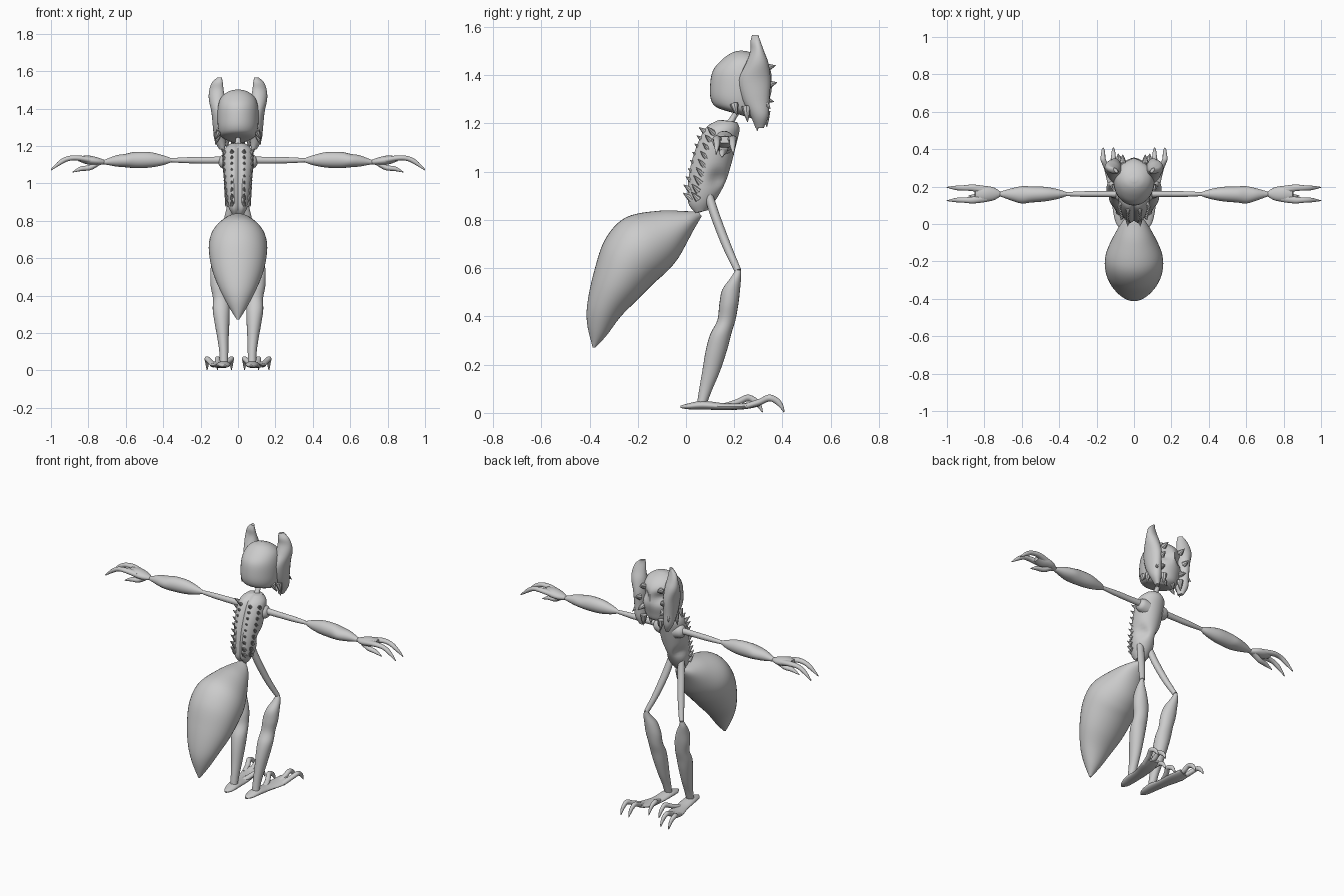
import bpy, bmesh, math
from mathutils import Vector as V

X, Y = V((1, 0, 0)), V((0, 1, 0))


def finish(bm, name, mirror=False):
    bmesh.ops.recalc_face_normals(bm, faces=bm.faces)
    me = bpy.data.meshes.new(name)
    bm.to_mesh(me)
    bm.free()
    ob = bpy.data.objects.new(name, me)
    bpy.context.collection.objects.link(ob)
    if mirror:
        ob.modifiers.new("mirror", 'MIRROR').use_mirror_merge = False
    bpy.ops.object.select_all(action='DESELECT')
    ob.select_set(True)
    bpy.context.view_layer.objects.active = ob
    bpy.ops.object.shade_smooth_by_angle(angle=math.radians(40))
    return ob


def spline(a, b, c, d, t):
    return 0.5 * (2*b + (c-a)*t + (2*a-5*b+4*c-d)*t*t + (3*b-a-3*c+d)*t**3)


def loft(name, secs, mirror=False, n=20, sub=5, shape=None, bm=None):
    """Skin smoothly interpolated elliptical sections (centre, half axis, half axis)."""
    own = bm is None
    bm = bm or bmesh.new()
    s = [secs[0]] + secs + [secs[-1]]
    rows = []
    for i in range(len(secs) - 1):
        for k in range(sub):
            rows.append([spline(*(s[i+j][m] for j in range(4)), k/sub) for m in range(3)])
    rows.append(secs[-1])
    rings = []
    for c, u, v in rows:
        ring = []
        for k in range(n):
            a = 2*math.pi*k/n
            p = c + u*math.cos(a) + v*math.sin(a)
            ring.append(bm.verts.new(shape(p) if shape else p))
        rings.append(ring)
    for r, q in zip(rings, rings[1:]):
        for k in range(n):
            bm.faces.new((r[k], r[(k+1) % n], q[(k+1) % n], q[k]))
    bm.faces.new(rings[0])
    bm.faces.new(rings[-1])
    if own:
        return finish(bm, name, mirror)


def slices(rows):
    """Sections from side-view pairs: back y, back z, front y, front z, half width."""
    return [(V((0, (a+c)/2, (b+d)/2)), X*w, V((0, (c-a)/2, (d-b)/2))) for a, b, c, d, w in rows]


def path(rows, side):
    """Sections along x, y, z with half widths across and along the limb's side axis."""
    pts = [V(r[:3]) for r in rows]
    out = []
    for i, r in enumerate(rows):
        t = pts[min(i+1, len(pts)-1)] - pts[max(i-1, 0)]
        u = (side - t*(side.dot(t)/t.length_squared)).normalized()
        out.append((pts[i], u*r[3], t.cross(u).normalized()*r[4]))
    return out


def spike(bm, base, tip, r):
    base, tip = V(base), V(tip)
    loft("", path([(*base, r, r), (*base.lerp(tip, .5), r*.6, r*.6), (*tip, .001, .001)],
                  X if abs((tip-base).normalized().x) < .8 else Y), n=8, sub=2, bm=bm)


# Tear-shaped abdomen
loft("abdomen", slices([
    (.05, .835, .065, .815, .012), (0, .836, .03, .755, .06), (-.11, .838, -.03, .645, .11),
    (-.25, .81, -.08, .585, .15), (-.335, .72, -.13, .54, .155), (-.38, .59, -.2, .47, .135),
    (-.408, .46, -.27, .4, .095), (-.41, .37, -.33, .32, .05), (-.387, .272, -.375, .272, .006)]), n=40, sub=6)


# Torso with waist hollows and a groove down the back
def torso_shape(p):
    d = math.exp(-((p.y-.13)**2 + (p.z-.97)**2)/.0012)
    p.x -= math.copysign(.025*d, p.x) * min(1, abs(p.x)/.04)
    mid = .07 + (p.z-.83)*.25
    if p.y < mid:
        p.y += .018*math.exp(-(p.x/.014)**2)
    return p


torso_rows = [(.03, .828, .09, .84, .03), (.002, .87, .125, .885, .052), (.002, .95, .165, .96, .068),
              (.018, 1.04, .19, 1.04, .077), (.045, 1.12, .21, 1.12, .083),
              (.08, 1.185, .222, 1.175, .075), (.13, 1.215, .212, 1.205, .045)]
loft("torso", slices(torso_rows), n=40, shape=torso_shape)

# Back and side spines
bm = bmesh.new()
for i in range(9):
    z = .9 + i*.034
    y = .0 + max(0, z-.93)*.27
    spike(bm, (.03, y+.025, z-.015), (.034, y-.012, z+.012), .016)
    spike(bm, (.055+i*.0015, y+.05, z-.015), (.068+i*.0025, y+.022, z+.015), .014)
finish(bm, "back_spines", True)

# Neck
loft("neck", path([(0, .17, 1.18, .025, .02), (0, .2, 1.23, .014, .012), (0, .235, 1.29, .022, .02)], X))

# Skull with eye hollows in the far-side face


def skull_shape(p):
    if p.y > .25:
        d = math.exp(-((abs(p.x)-.05)**2 + (p.z-1.38)**2)/.0012)
        p.y -= .035*d
    return p


loft("skull", slices([
    (.21, 1.24, .29, 1.215, .04), (.13, 1.265, .325, 1.235, .088), (.103, 1.3, .34, 1.28, .105),
    (.1, 1.36, .358, 1.35, .11), (.112, 1.42, .355, 1.41, .106), (.15, 1.465, .33, 1.455, .09),
    (.19, 1.493, .29, 1.485, .055), (.225, 1.502, .25, 1.5, .015)]), n=40, shape=skull_shape)

# Upright ear and cheek plates, one each side
loft("ear_plate", [(V(c), V((a, .012, 0)), V((-.006, b, 0))) for c, a, b in [
    ((.085, .305, 1.18), .012, .012), ((.095, .305, 1.23), .03, .035), ((.1, .29, 1.3), .034, .055),
    ((.102, .285, 1.38), .04, .065), ((.112, .295, 1.45), .044, .045), ((.115, .295, 1.5), .038, .026),
    ((.11, .288, 1.54), .028, .017), ((.098, .287, 1.567), .01, .006)]], True)

# Jaw fringe and brow knobs
bm = bmesh.new()
for base, tip, r in [
        ((.085, .3, 1.24), (.085, .295, 1.168), .022), ((.06, .33, 1.25), (.06, .335, 1.185), .02),
        ((.105, .25, 1.27), (.12, .255, 1.205), .02), ((.1, .2, 1.28), (.12, .21, 1.235), .018),
        ((.03, .3, 1.24), (.025, .31, 1.195), .016), ((.1, .32, 1.3), (.125, .35, 1.26), .018),
        ((.06, .33, 1.43), (.06, .372, 1.44), .018), ((.08, .34, 1.36), (.085, .377, 1.37), .018),
        ((.07, .32, 1.3), (.075, .365, 1.29), .018)]:
    spike(bm, base, tip, r)
finish(bm, "jaw_fringe", True)

# Shoulder sockets
loft("shoulder", path([(.05, .155, 1.115, .045, .045), (.085, .16, 1.12, .034, .036),
                       (.1, .16, 1.123, .018, .02)], Y), True)

# Arms: thin upper arm, scalloped forearm
loft("upper_arm", path([(.04, .16, 1.125, .02, .02), (.15, .16, 1.124, .016, .018),
                        (.27, .16, 1.124, .015, .016), (.37, .16, 1.124, .01, .01)], Y), True)
loft("forearm", path([(.355, .16, 1.124, .008, .01), (.4, .16, 1.124, .024, .026),
                      (.47, .16, 1.126, .038, .041), (.55, .158, 1.125, .043, .043),
                      (.6, .156, 1.122, .046, .036), (.65, .158, 1.12, .034, .03),
                      (.7, .16, 1.115, .018, .016), (.725, .16, 1.113, .01, .01)], Y), True)

# Hand with two long fingers and a thumb
loft("palm", path([(.71, .16, 1.113, .01, .01), (.75, .161, 1.118, .034, .02),
                   (.8, .161, 1.125, .042, .024), (.85, .161, 1.132, .034, .014)], Y), True)
for name, y0, y1 in (("outer_finger", .18, .193), ("inner_finger", .14, .128)):
    loft(name, path([(.79, y0, 1.125, .022, .017), (.86, y1, 1.136, .018, .014),
                     (.91, y1, 1.132, .014, .013), (.95, y1, 1.112, .012, .012),
                     (1.0, y1+(y1-.16)*.1, 1.072, .002, .003)], Y), True)
loft("thumb", path([(.74, .16, 1.112, .02, .012), (.79, .155, 1.085, .016, .014),
                    (.84, .15, 1.078, .013, .012), (.885, .15, 1.06, .002, .002)], Y), True)

# Legs
loft("thigh", path([(.032, .09, .915, .018, .018), (.05, .12, .82, .022, .019),
                    (.085, .17, .69, .019, .018), (.12, .215, .59, .014, .014)], X), True)
loft("shin", [(V((x, (a+b)/2, z)), X*w, Y*((b-a)/2)) for x, a, b, z, w in [
    (.123, .205, .228, .592, .01), (.122, .185, .228, .56, .022), (.11, .15, .224, .51, .038),
    (.1, .138, .217, .45, .046), (.092, .13, .205, .385, .042), (.09, .1, .187, .325, .045),
    (.086, .082, .17, .26, .04), (.08, .067, .14, .17, .03), (.076, .055, .11, .1, .024),
    (.075, .045, .085, .035, .022)]], True)

# Feet with three arched clawed toes
loft("foot", path([(.07, -.022, .025, .006, .005), (.072, .01, .027, .026, .012),
                   (.076, .07, .032, .036, .018), (.085, .16, .026, .038, .014),
                   (.1, .24, .028, .046, .013), (.115, .3, .038, .04, .012)], X), True)
for name, x0, x1, y0, dy in (("outer_toe", .13, .165, .25, 0), ("middle_toe", .105, .11, .25, 0),
                             ("inner_toe", .075, .035, .16, -.09)):
    loft(name, path([(x0, y0, .028, .018, .012), ((x0+x1)/2, .305+dy, .045, .015, .013),
                     (x1, .345+dy, .062, .014, .014), (x1, .375+dy, .05, .011, .013),
                     (x1, .395+dy, .028, .008, .009), (x1, .407+dy, .003, .002, .002)], X), True)
